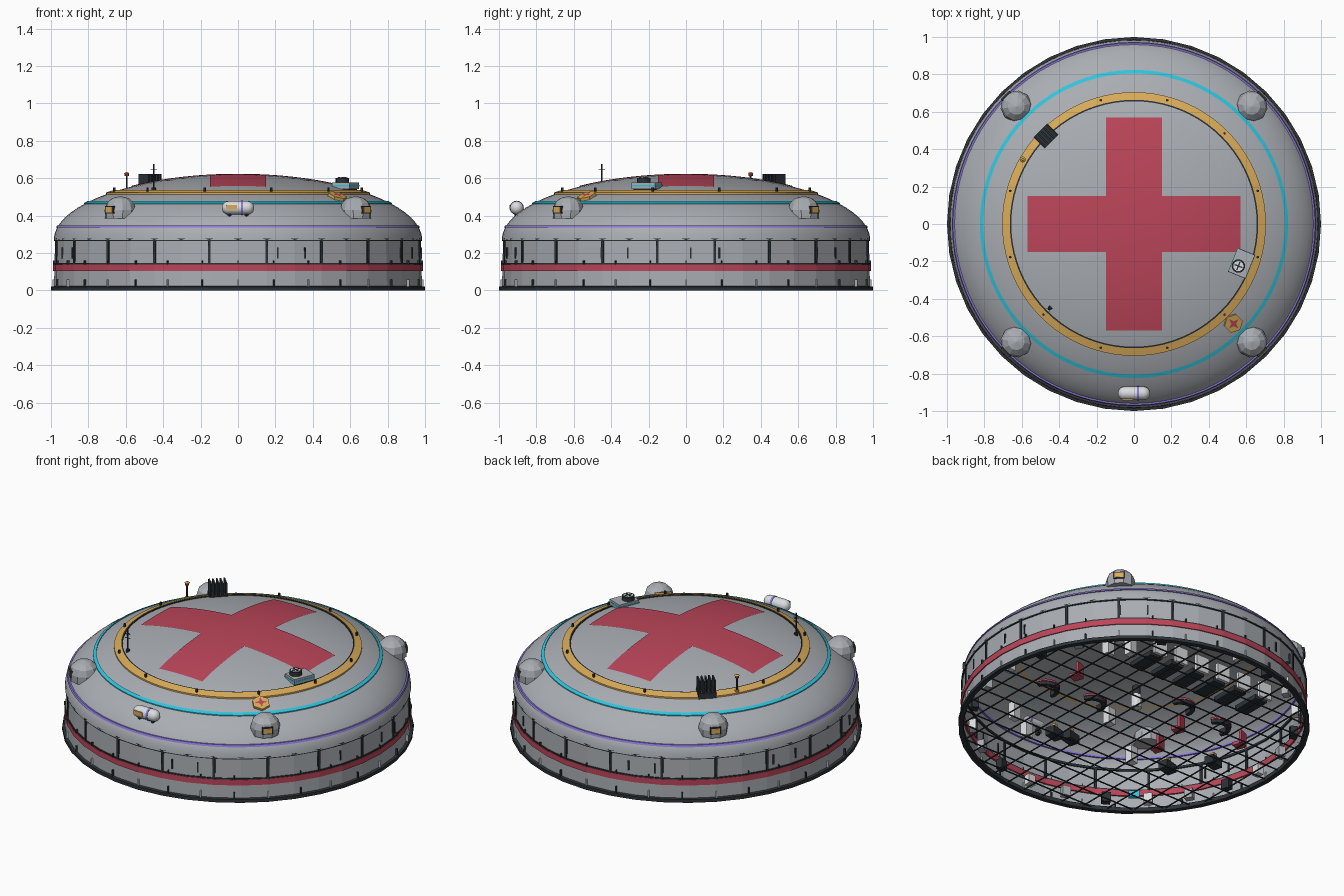
import bpy, bmesh, math
from mathutils import Matrix, Vector

if "Cube" in bpy.data.objects:
    bpy.data.objects.remove(bpy.data.objects["Cube"], do_unlink=True)


def material(name, r, g, b):
    m = bpy.data.materials.new(name)
    m.use_nodes = True
    m.diffuse_color = (r, g, b, 1)
    m.node_tree.nodes["Principled BSDF"].inputs["Base Color"].default_value = (r, g, b, 1)
    return m


GREY = material("hull grey", .40, .42, .45)
RED = material("medical red", .50, .06, .10)
GOLD = material("gold", .70, .41, .10)
CYAN = material("cyan", .03, .55, .72)
PURPLE = material("purple", .26, .19, .72)
DARK = material("dark steel", .025, .032, .038)
WHITE = material("white", .70, .72, .74)


def finish(name, bm, mat, matrix=None, smooth=False):
    bmesh.ops.recalc_face_normals(bm, faces=bm.faces)
    if matrix:
        bm.transform(matrix)
    me = bpy.data.meshes.new(name)
    bm.to_mesh(me)
    bm.free()
    me.materials.append(mat)
    for p in me.polygons:
        p.use_smooth = smooth
    ob = bpy.data.objects.new(name, me)
    bpy.context.collection.objects.link(ob)
    return ob


def lathe(name, profile, mat, segs=80, closed=True, smooth=False, matrix=None, sweep=360):
    bm = bmesh.new()
    vs = [bm.verts.new((r, 0, z)) for r, z in profile]
    pairs = list(zip(vs, vs[1:])) + ([(vs[-1], vs[0])] if closed else [])
    es = [bm.edges.new(p) for p in pairs]
    bmesh.ops.spin(bm, geom=vs + es, axis=(0, 0, 1), cent=(0, 0, 0),
                   angle=math.radians(sweep), steps=segs)
    bmesh.ops.remove_doubles(bm, verts=bm.verts, dist=1e-5)
    return finish(name, bm, mat, matrix, smooth)


def place(loc, rz=0, tilt=0):
    return (Matrix.Translation(loc) @ Matrix.Rotation(math.radians(rz), 4, 'Z')
            @ Matrix.Rotation(math.radians(tilt), 4, 'X'))


def box(name, size, mat, matrix):
    bm = bmesh.new()
    bmesh.ops.create_cube(bm, size=1)
    bm.transform(Matrix.Diagonal((*size, 1)))
    return finish(name, bm, mat, matrix)


def rod(name, r, h, mat, matrix, segs=12, r2=None):
    bm = bmesh.new()
    bmesh.ops.create_cone(bm, cap_ends=True, segments=segs, radius1=r,
                          radius2=r if r2 is None else r2, depth=h)
    return finish(name, bm, mat, matrix)


def polar(az, r, z):
    """Point at an angle measured from the front towards the model's left."""
    a = math.radians(az)
    return (r * math.sin(a), -r * math.cos(a), z)


def dome_z(r):
    return .27 + .35 * math.sqrt(max(0, 1 - (r / .985) ** 2))


# Wall, base rim, red band and eave
lathe("wall", [(.984, .01), (.978, .272)], GREY, 40, closed=False)
lathe("base_rim", [(1, 0), (1, .02), (.97, .025), (.97, 0)], DARK, 40)
lathe("red_band", [(.988, .103), (.988, .138), (.972, .138), (.972, .103)], RED, 40)
lathe("band_trim", [(.986, .138), (.986, .146), (.975, .146), (.975, .138)], DARK, 40)
lathe("eave_trim", [(.985, .264), (.985, .278), (.97, .278), (.97, .264)], DARK, 40)

# Wall dividers, slits and base clips
for i in range(20):
    az = 9 + 18 * i
    box("wall_divider", (.014, .016, .13), DARK, place(polar(az, .978, .205), az))
for az in (17, 67, 96, -69, 140, 200, 250):
    for d in (-4.5, 4.5):
        box("wall_slit", (.008, .012, .06), DARK, place(polar(az + d, .978, .2), az + d))
for i in range(32):
    az = i * 11.25
    box("base_clip", (.007, .02, .04), (WHITE, DARK)[i % 2], place(polar(az, .982, .04), az))
    box("band_clip", (.006, .014, .022), DARK, place(polar(az, .983, .15), az))

# Dome shell and its coloured rings
arc = [math.radians(90 * i / 18) for i in range(19)]
lathe("dome", [(.985 * math.cos(a), .27 + .35 * math.sin(a)) for a in arc], GREY,
      closed=False, smooth=True)


def dome_strip(name, r0, r1, mat, lift):
    pts = [(r0, dome_z(r0)), (r0, dome_z(r0) + lift), (r1, dome_z(r1) + lift), (r1, dome_z(r1))]
    lathe(name, pts, mat)


dome_strip("gold_ring", .664, .705, GOLD, .009)
dome_strip("gold_ring_edge", .656, .664, DARK, .006)
dome_strip("cyan_ring", .805, .824, CYAN, .006)
lathe("purple_ring", [(.957, .336), (.973, .336), (.968, .348), (.957, .348)], PURPLE)
for i in range(12):
    rod("ring_stud", .007, .02, DARK, place(polar(15 + 30 * i, .685, .54)), 6)

# Red cross draped over the dome
bm = bmesh.new()
n, half = 38, .57
bmesh.ops.create_grid(bm, x_segments=n, y_segments=n, size=half)
bmesh.ops.delete(bm, geom=[f for f in bm.faces if min(abs(c) for c in f.calc_center_median()[:2]) > .15],
                 context='FACES')
for v in bm.verts:
    v.co.z = dome_z(math.hypot(v.co.x, v.co.y)) + .004
finish("red_cross", bm, RED, smooth=True)

# Four observation pods with windows
for az in (45, 135, 225, 315):
    m = place(polar(az, .89, 0), az)
    lathe("pod", [(0, .385), (.082, .385), (.085, .43), (.074, .467), (.046, .493), (0, .505)],
          GREY, 10, closed=False, smooth=False, matrix=m)
    box("pod_window_frame", (.062, .03, .042), DARK, m @ place((0, -.07, .432)))
    box("pod_window", (.05, .034, .03), GOLD, m @ place((0, -.07, .432)))

# Horizontal tank on legs at the front
m = place((0, -.905, .442)) @ Matrix.Rotation(math.pi / 2, 4, 'Y')
tank = [(.036 * math.sin(a), -.05 - .036 * math.cos(a)) for a in arc[::3]]
lathe("tank", tank + [(r, -z) for r, z in reversed(tank)], WHITE, 16, closed=False, smooth=True, matrix=m)
rod("tank_band", .038, .012, PURPLE, m @ place((0, 0, .022)), 16)
box("tank_window", (.06, .012, .026), GOLD, place((-.035, -.937, .445)))
for x in (-.045, .045):
    rod("tank_leg", .012, .07, DARK, place((x, -.905, .395)), 8)
    box("tank_foot", (.02, .03, .02), DARK, place((x, -.9, .375)))

# Roof cooling unit
m = place((.575, -.21, .56), -22)
box("cooler_body", (.1, .135, .035), GREY, m)
box("cooler_stripe", (.103, .138, .009), CYAN, m)
box("cooler_base", (.085, .12, .04), DARK, m @ place((0, 0, -.025)))
rod("cooler_fan", .036, .025, DARK, m @ place((-.01, -.02, .03)), 16)
rod("cooler_fan_cap", .027, .004, WHITE, m @ place((-.01, -.02, .043)), 16)
for a in (0, 90):
    box("fan_blade", (.046, .007, .004), DARK, m @ place((-.01, -.02, .046), a))

# Radiator fins
m = place((-.47, .47, .53), -135)
box("radiator_base", (.105, .085, .035), DARK, m)
for i in range(5):
    box("radiator_fin", (.009, .075, .09), DARK, m @ place(((i - 2) * .022, 0, .047)))

# Beacon and antenna
x, y = -.595, .345
rod("beacon_pole", .005, .11, DARK, place((x, y, .565)), 8)
rod("beacon_base", .014, .012, GOLD, place((x, y, .53)), 10)
rod("beacon_lamp", .012, .014, RED, place((x, y, .618)), 10)
rod("beacon_cap", .016, .007, GOLD, place((x, y, .629)), 10, .006)
rod("antenna_mast", .004, .14, DARK, place((-.45, -.45, .605)), 6)
rod("antenna_foot", .012, .02, DARK, place((-.45, -.45, .54)), 8)
for a, z in ((0, .645), (90, .645), (0, .62)):
    box("antenna_bar", (.036, .003, .003), DARK, place((-.45, -.45, z), a))

# Hexagonal badge with a four-pointed star
m = place(polar(45, .75, .503), 45, 23)
rod("badge", .052, .018, GOLD, m, 6)
bm = bmesh.new()
bm.faces.new([bm.verts.new(Matrix.Rotation(i * math.pi / 4, 3, 'Z') @ Vector((.013 if i % 2 else .038, 0, .011)))
              for i in range(8)])
finish("badge_star", bm, RED, m)

# Open floor grid
for i in range(-7, 8):
    p = i * .125
    length = 2 * math.sqrt(.97 ** 2 - p * p)
    box("floor_bar", (length, .006, .006), DARK, place((0, p, .014)))
    box("floor_bar", (length, .006, .006), DARK, place((p, 0, .014), 90))

# Row of beds with headboards
for i in range(6):
    x = -.39 + i * .155
    box("bed", (.085, .18, .03), DARK, place((x, .57, .035)))
    box("bed_headboard", (.09, .02, .1), WHITE, place((x, .69, .07)))

# Interior cabinets, seats and consoles
for x, y in ((.57, .17), (-.26, .08), (-.64, .17), (-.31, -.165)):
    box("red_seat", (.06, .06, .02), RED, place((x, y, .04), 20))
    box("red_seat_back", (.06, .015, .08), RED, place((x, y + .03, .07), 20))
for x, y in ((.61, .5), (.51, .58), (.365, -.515), (-.28, -.355), (.1, -.1), (.55, -.4)):
    box("white_cabinet", (.055, .045, .1), WHITE, place((x, y, .07), 10))
for x, y in ((-.665, -.09), (.136, -.4), (.24, -.42), (-.5, -.3)):
    box("dark_cart", (.09, .06, .05), DARK, place((x, y, .05), 15))
    box("cart_top", (.03, .03, .03), GOLD, place((x, y, .09), 15))
rod("central_column", .025, .14, DARK, place((.1, .14, .09)), 12)
rod("central_column_sleeve", .032, .08, WHITE, place((.1, .14, .06)), 12)
for x, y, a in ((.61, -.065, 20), (.3, -.02, 20), (-.115, .27, 20), (-.415, .23, 30)):
    m = place((x, y, .03), a)
    lathe("curved_desk", [(.06, 0), (.085, 0), (.085, .035), (.06, .035)], DARK, 10, matrix=m, sweep=180)
    lathe("curved_desk_trim", [(.086, .02), (.09, .02), (.09, .03), (.086, .03)], RED, 10, matrix=m, sweep=180)

# Equipment along the inside of the wall
for i in range(24):
    az = i * 15
    box("wall_locker", (.05, .04, .06), (WHITE, DARK, GREY)[i % 3], place(polar(az, .92, .05), az))
box("wall_screen", (.06, .02, .04), CYAN, place(polar(-40, .88, .06), -40))
